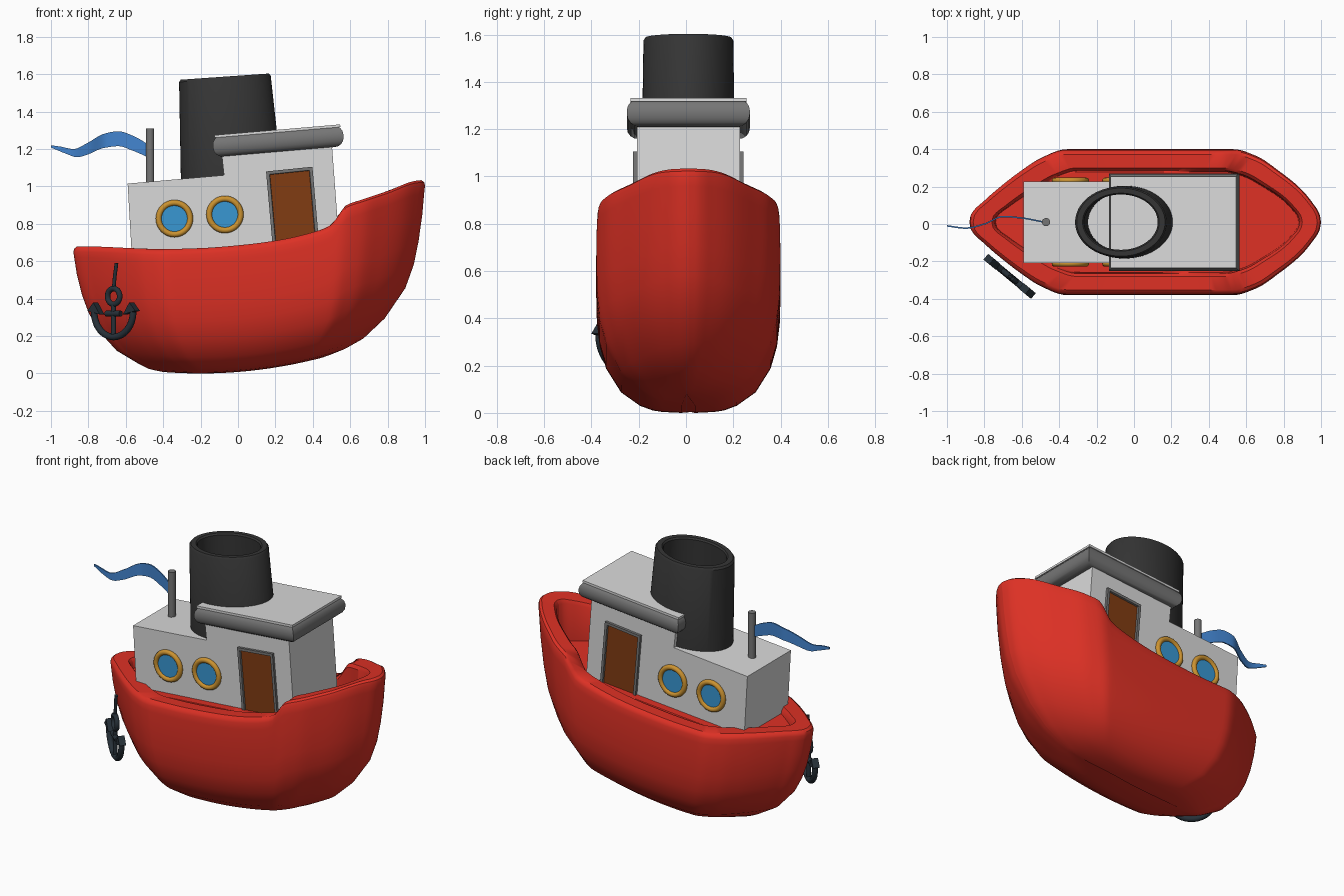
import bpy, bmesh, math
from mathutils import Matrix, Vector

if "Cube" in bpy.data.objects:
    bpy.data.objects.remove(bpy.data.objects["Cube"])

YC = 0.01          # centre line of the boat
TILT = -0.085      # the cabin leans back slightly


def material(name, r, g, b):
    m = bpy.data.materials.new(name)
    m.diffuse_color = (r, g, b, 1)
    m.use_nodes = True
    m.node_tree.nodes["Principled BSDF"].inputs["Base Color"].default_value = m.diffuse_color
    return m


RED = material("hull red", 0.72, 0.03, 0.018)
WHITE = material("cabin white", 0.70, 0.70, 0.70)
GREY = material("trim grey", 0.18, 0.18, 0.18)
BLACK = material("funnel charcoal", 0.035, 0.035, 0.035)
GOLD = material("brass", 0.60, 0.29, 0.03)
GLASS = material("glass blue", 0.04, 0.31, 0.65)
BLUE = material("flag blue", 0.055, 0.23, 0.62)
BROWN = material("door brown", 0.22, 0.045, 0.006)
SLATE = material("anchor slate", 0.02, 0.03, 0.04)


def finish(name, bm, *mats, matrix=None):
    bmesh.ops.recalc_face_normals(bm, faces=bm.faces)
    me = bpy.data.meshes.new(name)
    bm.to_mesh(me)
    bm.free()
    ob = bpy.data.objects.new(name, me)
    for m in mats:
        me.materials.append(m)
    if matrix:
        ob.matrix_world = matrix
    bpy.context.collection.objects.link(ob)
    return ob


def loft(rings, caps=(True, True)):
    """Skin closed rings of equal length."""
    bm = bmesh.new()
    vs = [[bm.verts.new(p) for p in ring] for ring in rings]
    n = len(vs[0])
    for a, b in zip(vs, vs[1:]):
        for i in range(n):
            j = (i + 1) % n
            bm.faces.new((a[i], a[j], b[j], b[i]))
    if caps[0]:
        bm.faces.new(vs[0])
    if caps[1]:
        bm.faces.new(vs[-1])
    return bm


def slab(pts, y0, y1):
    """Side profile in x and z, extruded from y0 to y1."""
    return loft([[(x, y, z) for x, z in pts] for y in (y0, y1)])


def tube(path, r, n=12):
    """Round bar along a path in the x-z plane."""
    p = [Vector((x, 0, z)) for x, z in path]
    rings = []
    for i, c in enumerate(p):
        t = (p[min(i + 1, len(p) - 1)] - p[max(i - 1, 0)]).normalized()
        s = t.cross(Vector((0, 1, 0)))
        rings.append([c + r * (math.cos(a) * s + math.sin(a) * Vector((0, 1, 0)))
                      for a in (2 * math.pi * k / n for k in range(n))])
    return loft(rings)


def torus(major, minor, n=40, m=12):
    """Ring around the y axis."""
    rings = []
    for k in range(m + 1):
        b = 2 * math.pi * k / m
        r, y = major + minor * math.cos(b), minor * math.sin(b)
        rings.append([(r * math.cos(2 * math.pi * i / n), y, r * math.sin(2 * math.pi * i / n))
                      for i in range(n)])
    bm = loft(rings, (False, False))
    bmesh.ops.remove_doubles(bm, verts=bm.verts, dist=1e-5)
    return bm


def curve(t, pts):
    """Smooth interpolation through points without overshoot."""
    i = max(k for k in range(len(pts) - 1) if k == 0 or pts[k][0] <= t)
    d = [(b[1] - a[1]) / (b[0] - a[0]) for a, b in zip(pts, pts[1:])]

    def slope(k):
        if k == 0 or k == len(d):
            return d[min(k, len(d) - 1)]
        return 2 * d[k - 1] * d[k] / (d[k - 1] + d[k]) if d[k - 1] * d[k] > 0 else 0
    (xa, ya), (xb, yb) = pts[i], pts[i + 1]
    w = xb - xa
    u = min(max((t - xa) / w, 0), 1)
    return ((2*u**3 - 3*u*u + 1) * ya + (u**3 - 2*u*u + u) * w * slope(i)
            + (3*u*u - 2*u**3) * yb + (u**3 - u*u) * w * slope(i + 1))


# Hull: one plan outline, scaled per level between keel line and sheer line
PLAN = [(-.88, 0), (-.872, .04), (-.80, .115), (-.72, .185), (-.61, .27), (-.5, .34), (-.37, .385),
        (.54, .385), (.66, .35), (.78, .27), (.89, .18), (.957, .1), (.993, .04), (1, 0)]
SHEER = [(-.88, .68), (-.85, .68), (-.4, .665), (-.2, .67), (0, .685), (.2, .71), (.4, .755),
         (.5, .795), (.54, .85), (.58, .9), (.65, .925), (.8, .975), (.95, 1.03), (1, 1.035)]
# level, stern x, bow x, half width, drop
LEVELS = [(0, -.40, .45, .03, 0), (.006, -.44, .5, .11, 0), (.015, -.48, .57, .15, 0),
          (.045, -.53, .67, .205, 0), (.13, -.65, .785, .285, 0), (.28, -.75, .895, .348, 0),
          (.42, -.80, .94, .375, 0), (.57, -.835, .965, .387, 0), (.75, -.862, .985, .39, 0),
          (.9, -.876, .995, .388, 0), (1, -.88, 1, .385, .03), (1, -.875, .995, .378, .012),
          (1, -.86, .98, .362, 0), (1, -.76, .9, .29, 0), (1, -.745, .885, .275, .018),
          (2, -.74, .88, .268, 0)]
N = 96
rings = []
for h, x0, x1, w, drop in LEVELS:
    port, star = [], []
    for i in range(N + 1):
        u = (1 - math.cos(math.pi * i / N)) / 2
        x = x0 + (x1 - x0) * u
        y = curve(-.88 + 1.88 * u, PLAN) / .385 * w
        keel = .2 * (x + .2) ** 2
        z = keel + (curve(x, SHEER) - keel) * h - drop
        if h == 2:                       # sloping deck
            z = .62 + .08 * (x + .74)
        port.append((x, YC - y, z))
        star.append((x, YC + y, z))
    rings.append(port + star[-2:0:-1])
finish("hull", loft(rings), RED)

# Cabin: low house and wheelhouse in one stepped profile
bm = slab([(-.565, .58), (.55, .58), (.50, 1.25), (-.09, 1.2), (-.075, 1.06), (-.59, 1.015)],
          YC - .218, YC + .218)
bmesh.ops.bevel(bm, geom=[e for e in bm.edges if e.calc_face_angle(0) > .5],
                offset=.022, segments=3, profile=.5, affect='EDGES')
finish("cabin", bm, WHITE)


# Roof: rolled edge and flat top
def box(size, bevel=0):
    b = bmesh.new()
    bmesh.ops.create_cube(b, size=1, matrix=Matrix.Diagonal((*size, 1)))
    if bevel:
        bmesh.ops.bevel(b, geom=[e for e in b.edges if abs(e.verts[0].co.z - e.verts[1].co.z) < .01],
                        offset=bevel, segments=4, profile=.5, affect='EDGES')
    return b


roof_at = Matrix.Translation((.215, YC, 1.242)) @ Matrix.Rotation(TILT, 4, 'Y')
finish("roof_edge", box((.70, .52, .115), .05), GREY, matrix=roof_at)
finish("roof_top", box((.675, .49, .014)), WHITE, matrix=roof_at @ Matrix.Translation((0, 0, .054)))

# Funnel: hollow, oval, tapered
rings = []
for cx, cz, rx, ry in [(-.035, 1.03, .27, .198), (-.07, 1.575, .245, .19), (-.07, 1.587, .236, .182),
                       (-.07, 1.587, .205, .155), (-.07, 1.577, .197, .148), (-.045, 1.04, .20, .16)]:
    rings.append([(cx + rx * math.cos(a), YC + ry * math.sin(a), cz + .07 * rx * math.cos(a))
                  for a in (2 * math.pi * i / 64 for i in range(64))])
finish("funnel", loft(rings, (False, False)), BLACK)

# Portholes and doors on both sides
circle = [(.08 * math.cos(2 * math.pi * i / 40), .08 * math.sin(2 * math.pi * i / 40)) for i in range(40)]
for side, label in ((-1, "front"), (1, "back")):
    for k, (x, z) in enumerate([(-.34, .828), (-.07, .85)]):
        at = Matrix.Translation((x, YC + side * .222, z))
        finish(f"porthole_frame_{label}_{k + 1}", torus(.084, .016), GOLD, matrix=at)
        finish(f"porthole_glass_{label}_{k + 1}", slab(circle, -.004, .004), GLASS, matrix=at)
    bm = slab([(.187, .66), (.15, 1.08), (.398, 1.105), (.435, .68)],
              YC + side * .20, YC + side * .234)
    bmesh.ops.recalc_face_normals(bm, faces=bm.faces)
    face = max(bm.faces, key=lambda f: f.normal.y * side)
    bmesh.ops.inset_region(bm, faces=[face], thickness=.024)
    inner = bmesh.ops.inset_region(bm, faces=[face], thickness=.003, depth=-.011)
    face.material_index = 1
    finish(f"door_{label}", bm, GREY, BROWN)

# Flag pole and waving pennant
bm = tube([(-.47, .98), (-.47, 1.3), (-.47, 1.31)], .022, 20)
finish("flag_pole", bm, GREY, matrix=Matrix.Translation((0, YC, 0)))
UPPER = [(-1, 1.22), (-.95, 1.213), (-.88, 1.2), (-.8, 1.235), (-.72, 1.28), (-.64, 1.295),
         (-.56, 1.27), (-.48, 1.225)]
LOWER = [(-1, 1.208), (-.92, 1.175), (-.86, 1.156), (-.8, 1.172), (-.72, 1.205), (-.64, 1.215),
         (-.56, 1.19), (-.48, 1.155)]
WAVE = [(-1, -.01), (-.9, -.022), (-.8, 0), (-.7, .04), (-.6, .032), (-.48, .01)]
rings = []
for i in range(41):
    x = -1 + .52 * i / 40
    y, a, b = curve(x, WAVE), curve(x, UPPER), curve(x, LOWER)
    rings.append([(x, y - .004, b), (x, y + .004, b), (x, y + .004, a), (x, y - .004, a)])
finish("flag", loft(rings), BLUE)

# Anchor hanging off the stern quarter, parallel to the hull side
at = Matrix.Translation((-.665, -.28, 0)) @ Matrix.Rotation(-.69, 4, 'Z')
arc = [(.135 * math.cos(a), .33 + .135 * math.sin(a))
       for a in (math.pi + math.pi * i / 24 for i in range(25))]
for name, path, r in [("anchor_arms", arc, .018), ("anchor_shank", [(0, .19), (0, .375)], .014),
                      ("anchor_stock", [(-.05, .32), (.05, .32)], .016),
                      ("anchor_rope", [(0, .45), (.008, .52), (.02, .59)], .010)]:
    finish(name, tube(path, r), SLATE, matrix=at)
finish("anchor_ring", torus(.042, .015, 28), SLATE, matrix=at @ Matrix.Translation((0, 0, .412)))
for s, label in ((-1, "left"), (1, "right")):
    finish(f"anchor_fluke_{label}", slab([(s * .165, .335), (s * .08, .315), (s * .125, .38)], -.02, .02),
           SLATE, matrix=at)

# Smooth shading with sharp edges kept
for ob in bpy.context.collection.objects:
    ob.select_set(True)
    bpy.context.view_layer.objects.active = ob
bpy.ops.object.shade_smooth_by_angle(angle=math.radians(35))
